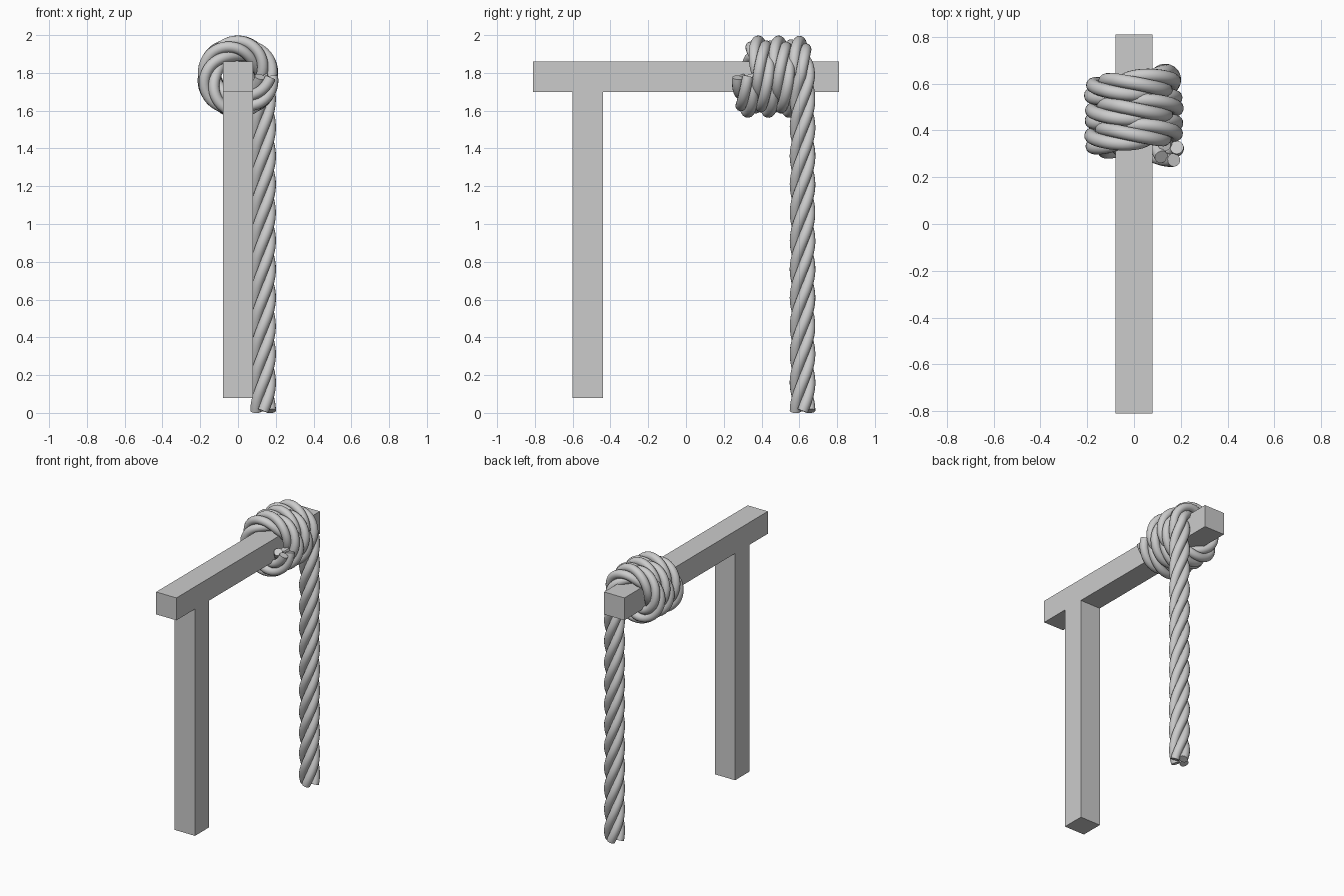
import bpy
from math import sin, cos, pi
from mathutils import Vector, Quaternion

if "Cube" in bpy.data.objects:
    bpy.data.objects.remove(bpy.data.objects["Cube"])


def box(name, x, y, z):
    bpy.ops.mesh.primitive_cube_add(size=1, location=[(a + b) / 2 for a, b in (x, y, z)])
    ob = bpy.context.object
    ob.name = name
    ob.scale = [b - a for a, b in (x, y, z)]
    bpy.ops.object.transform_apply(location=False, rotation=False, scale=True)


# timber frame
box("beam", (-0.08, 0.08), (-0.81, 0.81), (1.70, 1.86))
box("post", (-0.08, 0.08), (-0.60, -0.44), (0.08, 1.70))

# rope centre line: hangs straight down, then three turns around the beam
HANG_X, HANG_Y, COIL_R, COIL_Z, TURNS = 0.133, 0.617, 0.15, 1.78, 3
path = [Vector((HANG_X, HANG_Y, 0.01 + 1.77 * i / 100)) for i in range(100)]
STEPS = 180
for i in range(STEPS + 1):
    a = 2 * pi * TURNS * i / STEPS
    t = i / STEPS
    r = HANG_X + (COIL_R - HANG_X) * min(1, a / (pi / 2))
    path.append(Vector((r * cos(a), HANG_Y - 0.31 * t, COIL_Z + r * sin(a))))

# frames carried along the path without extra twist, plus arc length
frames, length = [], 0.0
side, last = Vector((1, 0, 0)), Vector((0, 0, 1))
for i, p in enumerate(path):
    tan = (path[min(i + 1, len(path) - 1)] - path[max(i - 1, 0)]).normalized()
    side = last.rotation_difference(tan) @ side
    last = tan
    if i:
        length += (p - path[i - 1]).length
    frames.append((p, tan, side.copy(), length))

# twisted strands
STRANDS, LAY_R, STRAND_R, PITCH = 4, 0.039, 0.029, 0.60
for k in range(STRANDS):
    cu = bpy.data.curves.new(f"rope_strand_{k + 1}", 'CURVE')
    cu.dimensions = '3D'
    cu.bevel_depth = STRAND_R
    cu.bevel_resolution = 5
    cu.use_fill_caps = True
    sp = cu.splines.new('POLY')
    sp.points.add(len(frames) - 1)
    for pt, (p, tan, s, d) in zip(sp.points, frames):
        ang = 2 * pi * (k / STRANDS + d / PITCH)
        pt.co = (*(p + Quaternion(tan, ang) @ s * LAY_R), 1)
    sp.use_smooth = True
    ob = bpy.data.objects.new(cu.name, cu)
    bpy.context.collection.objects.link(ob)
    bpy.ops.object.select_all(action='DESELECT')
    ob.select_set(True)
    bpy.context.view_layer.objects.active = ob
    bpy.ops.object.convert(target='MESH')
    bpy.ops.object.shade_smooth_by_angle(angle=0.7)
